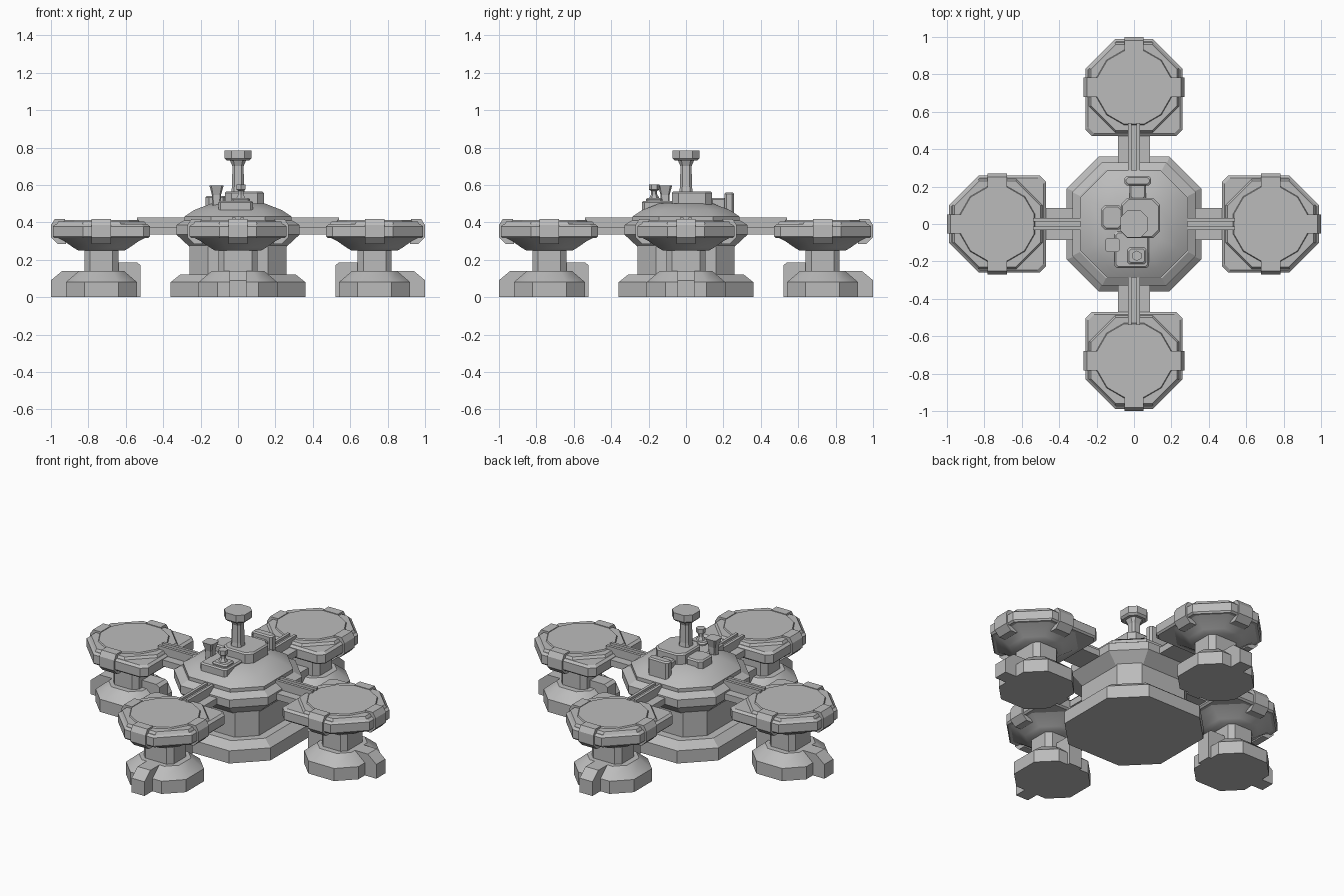
import bpy, bmesh, math
from mathutils import Matrix, Vector

if "Cube" in bpy.data.objects:
    bpy.data.objects.remove(bpy.data.objects["Cube"], do_unlink=True)

grey = bpy.data.materials.new("plain grey")
grey.use_nodes = True
COLOUR = (0.5, 0.5, 0.5, 1)
grey.diffuse_color = COLOUR
grey.node_tree.nodes["Principled BSDF"].inputs["Base Color"].default_value = COLOUR


def finish(name, bm, turn=0, smooth=0):
    """Turn a bmesh into a named object, spun about the model's centre."""
    bmesh.ops.recalc_face_normals(bm, faces=bm.faces)
    bm.transform(Matrix.Rotation(turn, 4, "Z"))
    mesh = bpy.data.meshes.new(name)
    bm.to_mesh(mesh)
    bm.free()
    mesh.materials.append(grey)
    obj = bpy.data.objects.new(name, mesh)
    bpy.context.collection.objects.link(obj)
    if smooth:
        bpy.ops.object.select_all(action="DESELECT")
        obj.select_set(True)
        bpy.context.view_layer.objects.active = obj
        bpy.ops.object.shade_smooth_by_angle(angle=math.radians(smooth))
    return obj


def cut_rect(hx, hy, cut, inner_cut=None):
    """Rectangle outline with cut corners; the -x corners may differ."""
    inner = cut if inner_cut is None else inner_cut
    return [(hx, hy - cut), (hx - cut, hy), (inner - hx, hy), (-hx, hy - inner),
            (-hx, inner - hy), (inner - hx, -hy), (hx - cut, -hy), (hx, cut - hy)]


def ngon(radius, sides):
    step = math.tau / sides
    return [(radius * math.cos((i + 0.5) * step), radius * math.sin((i + 0.5) * step))
            for i in range(sides)]


def loft(name, rings, centre=(0, 0), turn=0, smooth=0):
    """Skin a stack of (outline, height) rings and cap both ends."""
    bm = bmesh.new()
    loops = [[bm.verts.new((x + centre[0], y + centre[1], z)) for x, y in outline]
             for outline, z in rings]
    for low, high in zip(loops, loops[1:]):
        for i in range(len(low)):
            j = (i + 1) % len(low)
            bm.faces.new((low[i], low[j], high[j], high[i]))
    bm.faces.new(loops[0])
    bm.faces.new(loops[-1])
    return finish(name, bm, turn, smooth)


def extrude(name, profile, half_width, turn=0, offset=0):
    """Extrude an x-z profile sideways along y."""
    bm = bmesh.new()
    face = bm.faces.new([bm.verts.new((x, offset - half_width, z)) for x, z in profile])
    new = bmesh.ops.extrude_face_region(bm, geom=[face])["geom"]
    bmesh.ops.translate(bm, vec=Vector((0, 2 * half_width, 0)),
                        verts=[v for v in new if isinstance(v, bmesh.types.BMVert)])
    return finish(name, bm, turn)


def block(name, x, y, z, cut=0.012):
    """Corner-cut block from x, y and z ranges, with a small top bevel."""
    hx, hy = (x[1] - x[0]) / 2, (y[1] - y[0]) / 2
    c = ((x[0] + x[1]) / 2, (y[0] + y[1]) / 2)
    b = 0.008
    return loft(name, [(cut_rect(hx, hy, cut), z[0]), (cut_rect(hx, hy, cut), z[1] - b),
                       (cut_rect(hx - b, hy - b, cut), z[1])], c)


def square(half, cut):
    return cut_rect(half, half, cut)


# Central body
loft("central_base", [(square(0.36, 0.17), 0), (square(0.36, 0.17), 0.08),
                      (square(0.31, 0.14), 0.12)])
loft("central_column", [(square(0.26, 0.1), 0.1), (square(0.26, 0.1), 0.34)])
loft("central_deck", [(square(0.26, 0.11), 0.27), (square(0.33, 0.16), 0.335),
                      (square(0.33, 0.16), 0.385), (square(0.29, 0.14), 0.41)])
loft("central_dome", [(square(0.285, 0.14), 0.4), (square(0.285, 0.14), 0.432),
                      (square(0.235, 0.11), 0.465), (square(0.145, 0.06), 0.5)], smooth=35)

# Four outlying pads with their bridges
ARM = 0.73
for k, side in enumerate(("left", "back", "right", "front")):
    turn = k * math.pi / 2
    at = (ARM, 0)
    loft(side + "_pad_base",
         [(cut_rect(0.19, 0.21, 0.1), 0), (cut_rect(0.19, 0.21, 0.1), 0.08),
          (cut_rect(0.12, 0.14, 0.06), 0.14)], at, turn, 30)
    loft(side + "_pad_post",
         [(cut_rect(0.09, 0.105, 0.03), 0.1), (cut_rect(0.09, 0.105, 0.03), 0.27)], at, turn)
    extrude(side + "_outer_foot", [(0.8, 0), (1, 0), (1, 0.09), (0.94, 0.14), (0.8, 0.14)],
            0.045, turn)
    extrude(side + "_inner_foot", [(0.68, 0), (0.52, 0), (0.52, 0.17), (0.54, 0.185),
                                   (0.68, 0.185)], 0.045, turn)
    loft(side + "_dish_underside",
         [(square(0.125, 0.07), 0.25), (square(0.15, 0.085), 0.265),
          (square(0.2, 0.115), 0.3), (square(0.25, 0.145), 0.325)], at, turn, 35)
    loft(side + "_dish_plate",
         [(cut_rect(0.25, 0.25, 0.15, 0.035), 0.315), (cut_rect(0.26, 0.26, 0.16, 0.035), 0.325),
          (cut_rect(0.26, 0.26, 0.16, 0.035), 0.378),
          (cut_rect(0.245, 0.245, 0.15, 0.03), 0.39)], at, turn)
    loft(side + "_dish_rim", [(square(0.243, 0.14), 0.385), (square(0.23, 0.132), 0.405)],
         at, turn)
    loft(side + "_landing_disc", [(ngon(0.21, 12), 0.4), (ngon(0.203, 12), 0.413)], at, turn)

    # Clamps gripping the rim on the three free sides
    clamp = [(0.19, 0.285), (0.235, 0.285), (0.27, 0.32), (0.27, 0.385), (0.25, 0.417),
             (0.195, 0.417)]
    for j, label in enumerate(("outer", "flank_a", "flank_b")):
        obj = extrude(f"{side}_{label}_clamp", clamp, 0.052)
        spin = (0, math.pi / 2, -math.pi / 2)[j]
        obj.data.transform(Matrix.Rotation(turn, 4, "Z") @ Matrix.Translation((ARM, 0, 0))
                           @ Matrix.Rotation(spin, 4, "Z"))

    # Bridge between pad and body
    extrude(side + "_bridge", [(0.27, 0.335), (0.5, 0.335), (0.5, 0.375), (0.27, 0.375)],
            0.085, turn)
    extrude(side + "_bridge_core", [(0.25, 0.36), (0.53, 0.36), (0.53, 0.412), (0.25, 0.412)],
            0.028, turn)
    for s in (-1, 1):
        extrude(side + "_bridge_rail", [(0.24, 0.37), (0.54, 0.37), (0.54, 0.427), (0.24, 0.427)],
                0.009, turn, s * 0.022)

# Rooftop blocks
block("front_platform", (-0.105, 0.08), (-0.235, -0.04), (0.44, 0.515))
block("main_roof_block", (-0.07, 0.138), (-0.075, 0.14), (0.46, 0.565), 0.035)
block("side_roof_block", (-0.175, -0.06), (-0.03, 0.1), (0.46, 0.54), 0.02)
block("rear_link", (-0.025, 0.065), (0.13, 0.22), (0.44, 0.53))
block("rear_block", (-0.05, 0.09), (0.205, 0.257), (0.43, 0.56))

# Mast with a flared head
loft("mast", [(square(0.045, 0.02), 0.5), (square(0.032, 0.012), 0.59),
              (square(0.03, 0.012), 0.7), (square(0.045, 0.02), 0.735)])
loft("mast_head", [(square(0.06, 0.03), 0.73), (square(0.072, 0.036), 0.742),
                   (square(0.072, 0.036), 0.785)])

# Small vents
loft("funnel_vent", [(square(0.022, 0.006), 0.47), (square(0.024, 0.006), 0.545),
                     (square(0.038, 0.01), 0.597)], (-0.115, -0.112))
block("vent_foot", (-0.035, 0.065), (-0.215, -0.125), (0.5, 0.53))
loft("round_vent", [(ngon(0.032, 6), 0.52), (ngon(0.016, 6), 0.55), (ngon(0.016, 6), 0.568),
                    (ngon(0.028, 6), 0.575), (ngon(0.028, 6), 0.603)], (0.015, -0.17))
